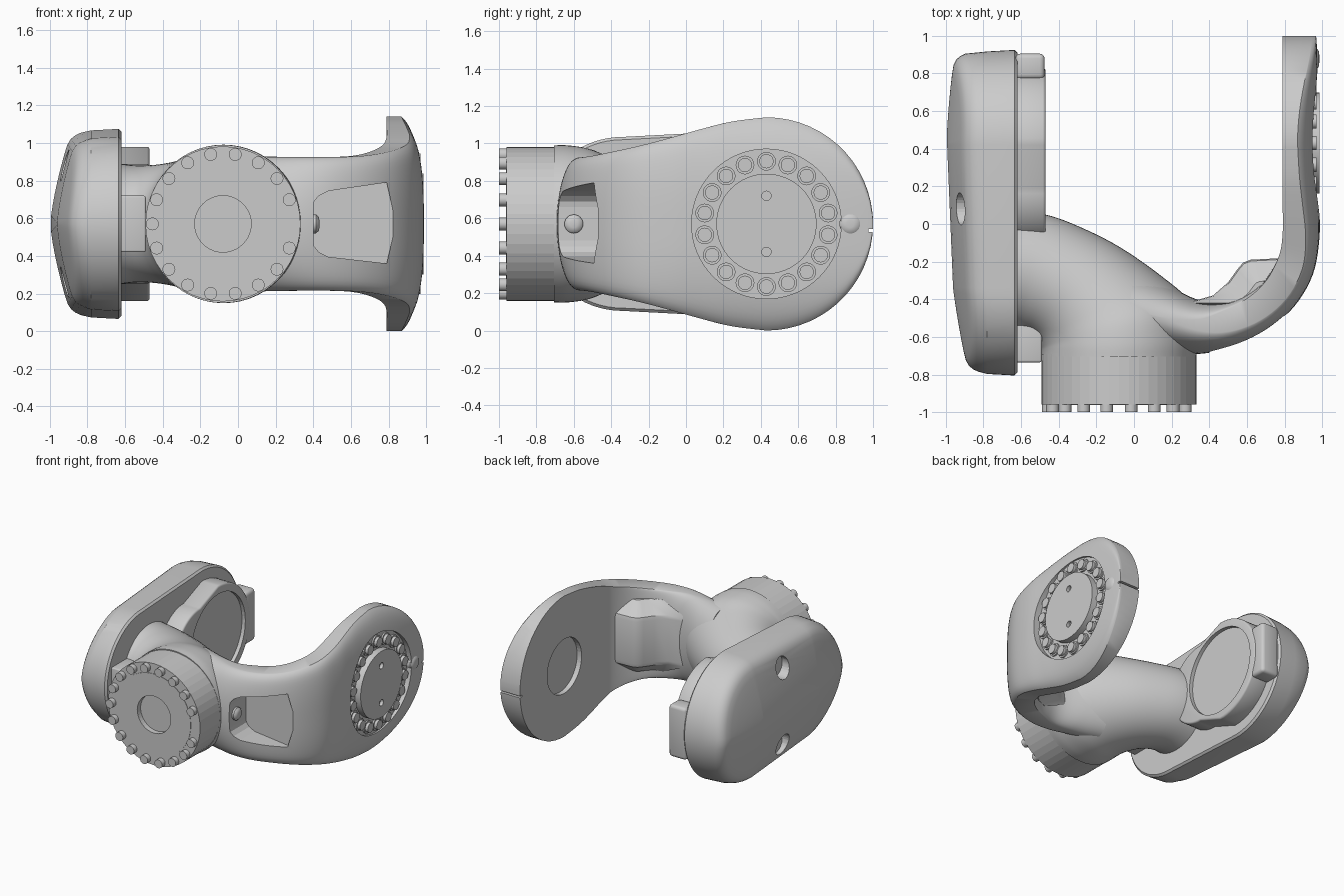
import bpy, bmesh
from math import sin, cos, pi, radians, sqrt

if "Cube" in bpy.data.objects:
    bpy.data.objects.remove(bpy.data.objects["Cube"])

ZC = 0.57           # height of every axis
YJ = 0.43           # y of the fork's joint axis


def activate(ob):
    bpy.ops.object.select_all(action='DESELECT')
    ob.select_set(True)
    bpy.context.view_layer.objects.active = ob


def apply(ob, m):
    activate(ob)
    bpy.ops.object.modifier_apply(modifier=m.name)


def shade(ob, angle=35):
    activate(ob)
    bpy.ops.object.shade_smooth_by_angle(angle=radians(angle))


def build(name, shells, smooth=35, bevel=0):
    """Each shell is a list of closed rings, bridged and capped."""
    bm = bmesh.new()
    for rings in shells:
        vr = [[bm.verts.new(p) for p in r] for r in rings]
        n = len(vr[0])
        for a, b in zip(vr, vr[1:]):
            for i in range(n):
                j = (i + 1) % n
                bm.faces.new((a[i], a[j], b[j], b[i]))
        bm.faces.new(vr[0][::-1])
        bm.faces.new(vr[-1])
    bmesh.ops.recalc_face_normals(bm, faces=bm.faces)
    me = bpy.data.meshes.new(name)
    bm.to_mesh(me)
    bm.free()
    ob = bpy.data.objects.new(name, me)
    bpy.context.collection.objects.link(ob)
    if bevel:
        m = ob.modifiers.new("bevel", 'BEVEL')
        m.width, m.segments, m.limit_method = bevel, 3, 'ANGLE'
        apply(ob, m)
    if smooth:
        shade(ob, smooth)
    return ob


def cut(ob, shells, smooth=35):
    for s in shells:
        c = build("cutter", [s], 0)
        c.hide_render = True
        m = ob.modifiers.new("cut", 'BOOLEAN')
        m.operation, m.solver, m.object = 'DIFFERENCE', 'EXACT', c
        apply(ob, m)
        bpy.data.objects.remove(c)
    if smooth:
        shade(ob, smooth)


def prism(pts, axis, a, b):
    """Shell: 2D outline swept along x (pts are y,z) or y (pts are x,z)."""
    if axis == 'x':
        return [[(t, u, v) for u, v in pts] for t in (a, b)]
    return [[(u, t, v) for u, v in pts] for t in (a, b)]


def circle(u, v, r, n=24):
    return [(u + r * cos(2 * pi * i / n), v + r * sin(2 * pi * i / n)) for i in range(n)]


def box(u0, u1, v0, v1):
    return [(u0, v0), (u1, v0), (u1, v1), (u0, v1)]


def hull(y1, r1, y2, r2, n=36):
    """Tapered stadium outline around two circles on the centre height."""
    return [(y + r * cos(a + pi * i / n), ZC + r * sin(a + pi * i / n))
            for y, r, a in ((y1, r1, -pi / 2), (y2, r2, pi / 2)) for i in range(n + 1)]


def spline(pts, n):
    """Catmull-Rom through tuples."""
    p = [pts[0]] + pts + [pts[-1]]
    out = []
    for i in range(1, len(p) - 2):
        for k in range(n):
            t = k / n
            out.append(tuple(0.5 * (2 * b + (c - a) * t + (2 * a - 5 * b + 4 * c - d) * t * t
                                    + (3 * b - a - 3 * c + d) * t ** 3)
                             for a, b, c, d in zip(p[i - 1], p[i], p[i + 1], p[i + 2])))
    return out + [pts[-1]]


# wrist elbow: tube fanning from the front flange round to the left housing
stations = [(-.49, -.705, .332, -.705, .42), (-.49, -.67, .335, -.60, .42), (-.495, -.65, .30, -.42, .405),
            (-.51, -.62, .15, -.28, .37), (-.53, -.60, -.08, -.12, .335), (-.56, -.585, -.30, -.01, .315),
            (-.60, -.58, -.47, .05, .31), (-.63, -.58, -.63, .07, .32)]
rings = []
for ax, ay, bx, by, h in spline(stations, 5):
    ring = []
    for i in range(56):
        t = 2 * pi * i / 56
        f = (1 + cos(t)) / 2
        ring.append((ax + (bx - ax) * f, ay + (by - ay) * f, ZC + h * sin(t)))
    rings.append(ring)
build("elbow", [rings])

# front flange with centre recess, inner face plate and bolt ring
flange = build("front_flange", [prism(circle(-.08, ZC, .412, 48), 'y', -.69, -.96)], 0)
cut(flange, [prism(circle(-.08, ZC, .15, 40), 'y', -.92, -1.1)], 0)
plate = build("front_face_plate", [prism(circle(-.08, ZC, .33, 48), 'y', -.93, -.963)])
cut(plate, [prism(circle(-.08, ZC, .15, 40), 'y', -.90, -1.1)])
build("front_bolts", [prism(circle(-.08 + .375 * cos(k * pi / 9), ZC + .375 * sin(k * pi / 9), .034, 20),
                            'y', -.9, -1.0) for k in range(1, 18)])

# fork arm: round where it leaves the elbow, ending in a flat-backed domed head
# (outer x, outer y, inner x, inner y, half height, roundness)
arm_st = [(-.05, -.67, .0, -.24, .36, 1), (.13, -.68, .15, -.31, .358, 1), (.34, -.69, .33, -.40, .355, .75),
          (.52, -.655, .47, -.41, .355, .4), (.70, -.57, .60, -.37, .362, .2), (.85, -.44, .70, -.29, .385, .08),
          (.95, -.27, .77, -.17, .42, 0), (.985, -.08, .79, -.05, .465, 0), (.985, .10, .79, .10, .512, 0),
          (.98, .25, .79, .25, .548, 0), (.978, YJ, .79, YJ, .57, 0)]
arm = spline(arm_st, 5)
for d in list(range(6, 85, 6)) + [86, 88.5]:
    y = YJ + .57 * sin(radians(d))
    arm.append((.978 - .012 * (d / 90) ** 2, y, .79, y, .57 * cos(radians(d)), 0))
rings = []
for ox, oy, ix, iy, h, w in arm:
    w = max(0, min(1, w))
    outer, inner = [], []
    for i in range(29):
        s = sin(pi * (i / 28 - .5))
        e = .5 * sqrt(max(0, 1 - s * s))
        flat = 1 - .45 * abs(h * s / .57) ** 3 - .13 * s ** 16
        for side, f in ((outer, w * (.503 + e) + (1 - w) * flat), (inner, w * (.497 - e))):
            side.append((ix + (ox - ix) * f, iy + (oy - iy) * f, ZC + h * s))
    rings.append(outer + inner[::-1])
fork = build("fork_arm", [rings])
pocket = [(.40, .48), (.405, .45), (.43, .42), (.48, .395), (.79, .36), (.84, .57), (.79, .79),
          (.48, .745), (.43, .72), (.405, .69), (.40, .66)]
cut(fork, [prism(pocket, 'y', -1.0, -.47),
           prism(circle(YJ, ZC, .40, 64), 'x', .935, 1.2),
           prism(circle(YJ, ZC, .22, 48), 'x', .7, .83),
           prism(box(.975, 1.1, .528, .543), 'x', .75, 1.1)])

# raised web on the inner side of the arm, tapering above and below
web = [(.28, -.42), (.42, -.38), (.50, -.31), (.55, -.24), (.58, -.205), (.62, -.19), (.81, -.18),
       (.81, -.30), (.70, -.42), (.5, -.46)]
rings = [[(x + (.72 - x) * k, y + (-.42 - y) * k, ZC + dz) for x, y in web]
         for dz, k in ((-.29, .5), (-.2, .03), (-.17, 0), (.17, 0), (.2, .03), (.29, .5))]
build("inner_web", [rings])

# pocket screw on the pocket's left wall
build("pocket_screw", [[[(x, u, v) for u, v in circle(-.60, ZC, r)] for x, r in
                        ((.38, .05), (.415, .05), (.428, .038), (.433, .02))]])

# joint disc with two pin holes, ring of bolts, washers and index boss
disc = build("joint_disc", [prism(circle(YJ, ZC, .268, 64), 'x', .90, .987)])
cut(disc, [prism(circle(YJ, ZC + dz, .025, 16), 'x', .96, 1.1) for dz in (.15, -.15)])
spots = [(YJ + .335 * cos(pi / 2 + k * pi / 9), ZC + .335 * sin(pi / 2 + k * pi / 9)) for k in range(18)]
build("joint_washers", [prism(circle(u, v, .05, 20), 'x', .92, .947) for u, v in spots])
build("joint_bolts", [prism(circle(u, v, .038, 20), 'x', .92, .97) for u, v in spots])
build("index_boss", [[[(x, u, v) for u, v in circle(.878, ZC, r)] for x, r in
                      ((.9, .058), (.968, .058), (.982, .042), (.985, .02))]])


# left cover: tapered stadium with a crowned outer face
def crown(y, z):
    return -1 + .1 * (abs(z - ZC) / .46) ** 1.4 + .11 * (y - .25) ** 2


def outline(off):
    return hull(.42, .505 - off, -.34, .465 - off)


rings = [[(x, y, z) for y, z in outline(o)] for x, o in ((-.62, .015), (-.635, 0), (-.78, .008))]
for o, drop in ((.02, .055), (.033, .03), (.052, .012), (.08, .002), (.13, 0), (.2, 0), (.27, 0),
                (.34, 0), (.4, 0), (.45, 0), (.462, 0)):
    rings.append([(crown(y, z) + drop, y, z) for y, z in outline(o)])
cover = build("left_cover", [rings])
cut(cover, [prism(circle(.08, ZC + dz, .085, 32), 'x', -1.2, -.86) for dz in (.31, -.31)])

# joint housing inside the cover: rounded plate with recess, end lug, lower block
housing = build("joint_housing", [prism(hull(.42, .41, .19, .32), 'x', -.63, -.47)], bevel=.015)
cut(housing, [prism(circle(.42, ZC, .345, 64), 'x', -.5, -.3)])
build("housing_lug", [prism(box(.77, .905, ZC - .21, ZC + .21), 'x', -.63, -.475)], bevel=.025)
build("lower_block", [prism(box(-.735, -.5, ZC - .15, ZC + .15), 'x', -.63, -.49)], bevel=.01)
